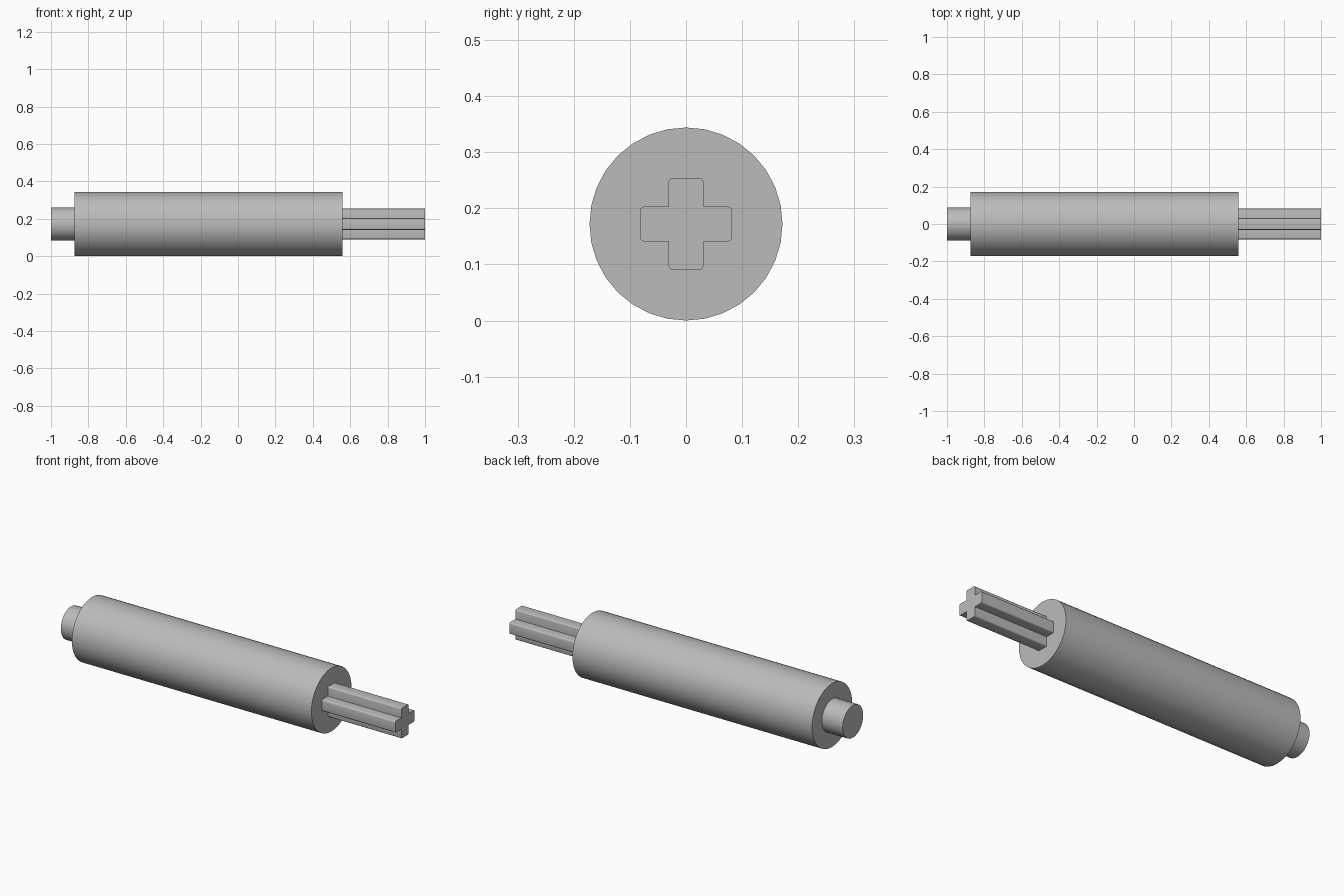
import bpy, bmesh, math
from math import cos, sin, pi

cube = bpy.data.objects.get("Cube")
if cube:
    bpy.data.objects.remove(cube, do_unlink=True)

AXIS_Z = 0.172

grey = bpy.data.materials.new("light_grey")
grey.use_nodes = True
colour = (0.5, 0.5, 0.5, 1)
grey.diffuse_color = colour
grey.node_tree.nodes["Principled BSDF"].inputs["Base Color"].default_value = colour


def circle(radius, sides=32):
    return [(radius * cos(2 * pi * i / sides), radius * sin(2 * pi * i / sides))
            for i in range(sides)]


def cross(reach, half, fillet, steps=3):
    """Plus-shaped outline with rounded arm tips and sharp inner corners."""
    points = []
    for quarter in range(4):
        c, s = round(cos(quarter * pi / 2)), round(sin(quarter * pi / 2))
        arm = []
        for side, start in ((-1, -pi / 2), (1, 0)):
            for i in range(steps + 1):
                a = start + i * pi / 2 / steps
                arm.append((reach - fillet + fillet * cos(a),
                            side * (half - fillet) + fillet * sin(a)))
        arm.append((half, half))
        points += [(u * c - v * s, u * s + v * c) for u, v in arm]
    return points


def extrude_along_x(name, outline, x0, x1):
    """Closed prism of a (y, z) outline between two x positions."""
    bm = bmesh.new()
    face = bm.faces.new([bm.verts.new((x0, y, AXIS_Z + z)) for y, z in outline])
    result = bmesh.ops.extrude_face_region(bm, geom=[face], use_keep_orig=True)
    moved = [v for v in result["geom"] if isinstance(v, bmesh.types.BMVert)]
    bmesh.ops.translate(bm, verts=moved, vec=(x1 - x0, 0, 0))
    bmesh.ops.recalc_face_normals(bm, faces=bm.faces)
    mesh = bpy.data.meshes.new(name)
    bm.to_mesh(mesh)
    bm.free()
    mesh.materials.append(grey)
    obj = bpy.data.objects.new(name, mesh)
    bpy.context.collection.objects.link(obj)
    bpy.ops.object.select_all(action='DESELECT')
    obj.select_set(True)
    bpy.context.view_layer.objects.active = obj
    bpy.ops.object.shade_smooth_by_angle(angle=math.radians(35))
    return obj


# Main barrel, round end stub and cross-shaped axle
extrude_along_x("barrel", circle(0.172), -0.875, 0.56)
extrude_along_x("end_stub", circle(0.088), -1, -0.875)
extrude_along_x("cross_axle", cross(0.082, 0.031, 0.007), 0.56, 1)
